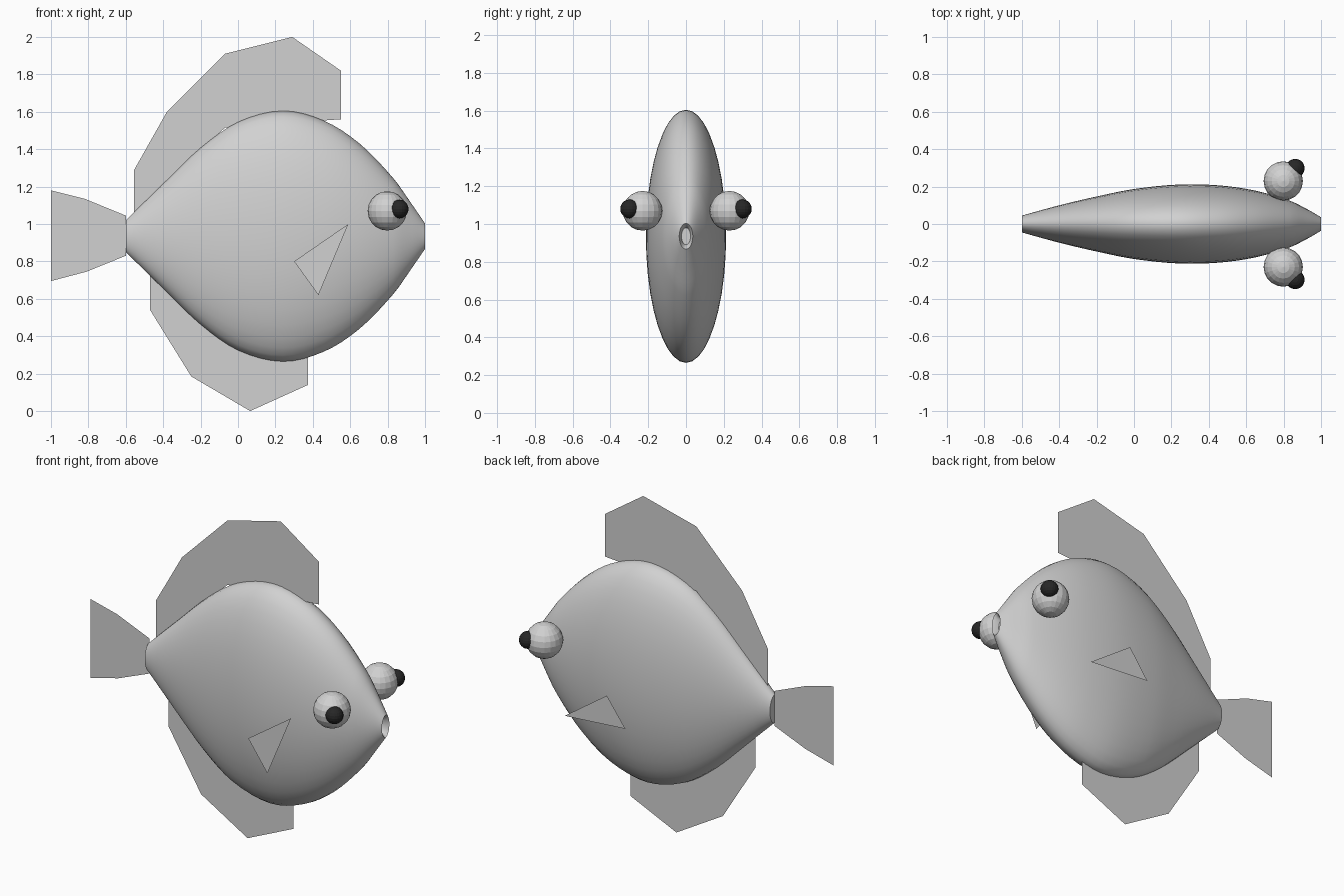
import bpy, bmesh, math

if "Cube" in bpy.data.objects:
    bpy.data.objects.remove(bpy.data.objects["Cube"])


def material(name, value):
    m = bpy.data.materials.new(name)
    m.diffuse_color = (value, value, value, 1)
    m.use_nodes = True
    m.node_tree.nodes["Principled BSDF"].inputs["Base Color"].default_value = m.diffuse_color
    return m


GREY = material("pale grey", 0.64)
BLACK = material("black", 0.02)


def finish(bm, name, mat):
    me = bpy.data.meshes.new(name)
    bm.to_mesh(me)
    bm.free()
    me.materials.append(mat)
    ob = bpy.data.objects.new(name, me)
    bpy.context.collection.objects.link(ob)
    return ob


def smooth_profile(pts, steps):
    """Smooth curve through (x, half height, half width) stations."""
    n = len(pts)

    def slope(i, k):
        a, b = pts[max(i - 1, 0)], pts[min(i + 1, n - 1)]
        return (b[k] - a[k]) / (b[0] - a[0])

    out = []
    for i in range(n - 1):
        p, q = pts[i], pts[i + 1]
        d = q[0] - p[0]
        for s in range(steps):
            t = s / steps
            row = [p[0] + d * t]
            for k in (1, 2):
                row.append((2*t**3 - 3*t**2 + 1) * p[k] + (t**3 - 2*t**2 + t) * d * slope(i, k)
                           + (3*t**2 - 2*t**3) * q[k] + (t**3 - t**2) * d * slope(i + 1, k))
            out.append(row)
    out.append(list(pts[-1]))
    return out


# Body: flattened elliptical rings along x, with a recessed mouth
MID_Z, SIDES = 0.935, 40
stations = [(-0.6, 0.085, 0.045), (-0.4, 0.28, 0.10), (-0.2, 0.472, 0.147),
            (0.0, 0.61, 0.187), (0.24, 0.67, 0.211), (0.46, 0.617, 0.206),
            (0.65, 0.495, 0.178), (0.83, 0.31, 0.126), (0.93, 0.17, 0.077),
            (1.0, 0.068, 0.036)]
rows = smooth_profile(stations, 4) + [[0.985, 0.055, 0.029], [0.96, 0.045, 0.024]]
bm = bmesh.new()
rings = []
for x, h, w in rows:
    rings.append([bm.verts.new((x, w * math.cos(a), MID_Z + h * math.sin(a)))
                  for a in (2 * math.pi * i / SIDES for i in range(SIDES))])
for a, b in zip(rings, rings[1:]):
    for i in range(SIDES):
        j = (i + 1) % SIDES
        bm.faces.new((a[i], a[j], b[j], b[i]))
bm.faces.new(rings[0])
bm.faces.new(rings[-1])
bmesh.ops.recalc_face_normals(bm, faces=bm.faces[:])
body = finish(bm, "body", GREY)
bpy.context.view_layer.objects.active = body
body.select_set(True)
bpy.ops.object.shade_smooth_by_angle(angle=math.radians(45))
body.select_set(False)


def flat_fin(name, outline, y=0.0):
    bm = bmesh.new()
    bm.faces.new([bm.verts.new((x, y, z)) for x, z in outline])
    bmesh.ops.triangulate(bm, faces=bm.faces[:])
    finish(bm, name, GREY)


# Single-sheet fins on the centre plane
flat_fin("dorsal_fin", [(-0.555, 1.29), (-0.38, 1.6), (-0.07, 1.91), (0.29, 2.0),
                        (0.55, 1.82), (0.55, 1.56), (0.29, 1.65), (-0.07, 1.515),
                        (-0.38, 1.22), (-0.555, 1.03)])
flat_fin("anal_fin", [(-0.47, 0.74), (-0.47, 0.54), (-0.25, 0.185), (0.065, 0.0),
                      (0.375, 0.14), (0.375, 0.33), (0.065, 0.36), (-0.25, 0.53)])
flat_fin("tail_fin", [(-1.0, 1.18), (-0.82, 1.135), (-0.6, 1.045), (-0.6, 0.83),
                      (-0.81, 0.745), (-1.0, 0.695)])

# Side fins float beside the body, each at its own angle
flat_fin("front_side_fin", [(0.59, 1.0), (0.3, 0.8), (0.43, 0.62)], -0.33)
flat_fin("back_side_fin", [(0.305, 0.9), (0.59, 0.7), (0.18, 0.73)], 0.33)


def ball(name, center, radius, mat):
    bm = bmesh.new()
    bmesh.ops.create_uvsphere(bm, u_segments=20, v_segments=10, radius=radius)
    bmesh.ops.translate(bm, vec=center, verts=bm.verts[:])
    finish(bm, name, mat)


# Faceted eyes with pupils, mirrored across the body
for side, label in ((-1, "front"), (1, "back")):
    ball(label + "_eye", (0.798, side * 0.23, 1.07), 0.105, GREY)
    ball(label + "_pupil", (0.862, side * 0.298, 1.08), 0.05, BLACK)
